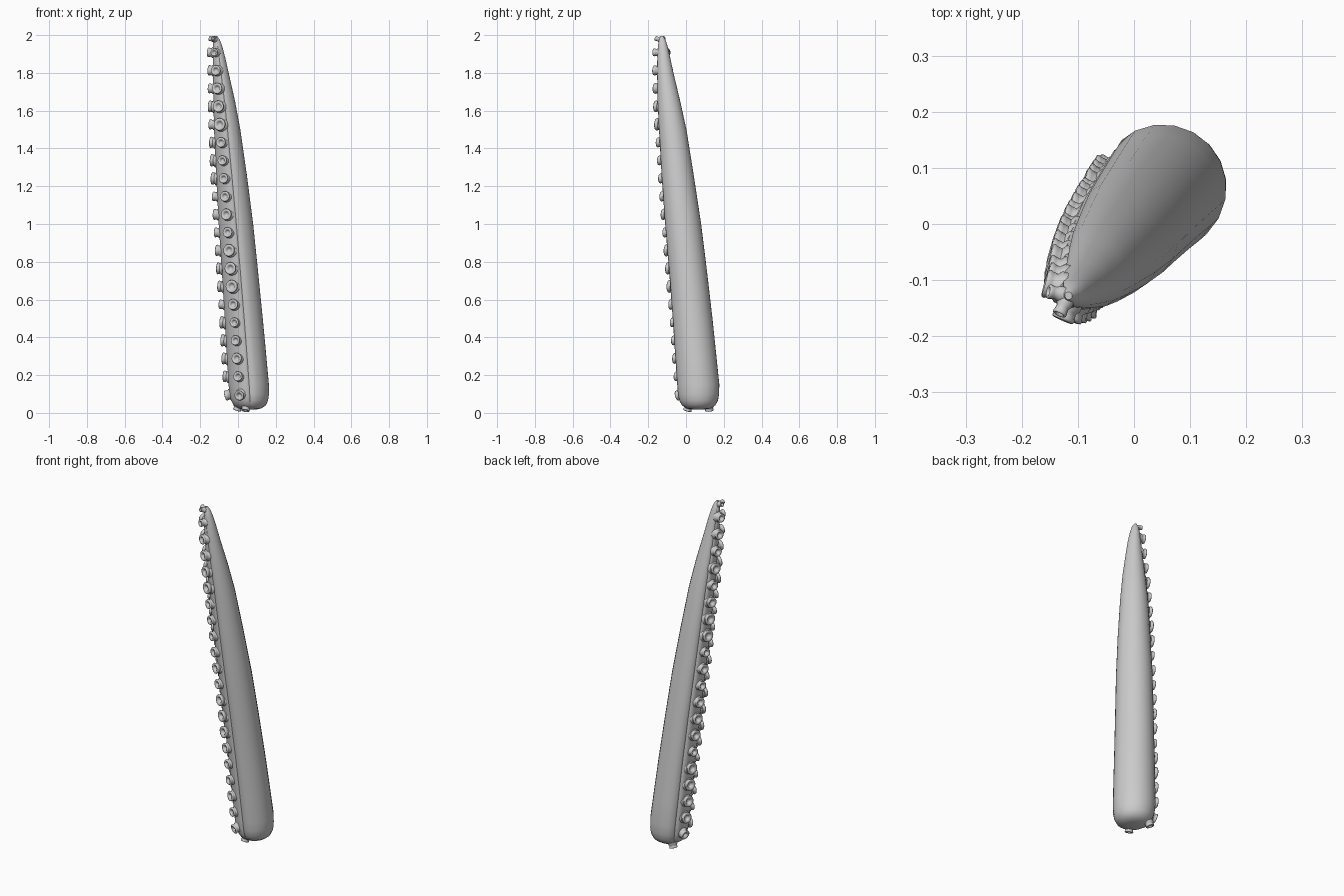
import bpy, bmesh, math, random
from mathutils import Vector

if "Cube" in bpy.data.objects:
    bpy.data.objects.remove(bpy.data.objects["Cube"])

random.seed(4)
D = Vector((-0.9, -0.43, 0)).normalized()      # direction the suckers face
S = Vector((D.y, -D.x, 0))                     # sideways across the sucker pad

# Stations along the arm: z, centre x, centre y, radius
ARM = [(0.018, .062, .066, .035), (0.024, .06, .066, .065), (0.04, .058, .066, .09),
       (0.065, .056, .066, .104), (0.10, .054, .065, .111), (0.15, .051, .064, .1135),
       (0.30, .040, .051, .111), (0.5, .025, .034, .107), (0.75, .005, .010, .102),
       (1.0, -.016, -.016, .097), (1.25, -.038, -.044, .087), (1.5, -.061, -.071, .074),
       (1.65, -.076, -.091, .061), (1.8, -.093, -.110, .044), (1.88, -.102, -.118, .035),
       (1.94, -.109, -.123, .026), (1.975, -.114, -.126, .018), (1.995, -.117, -.128, .007)]


def at(z):
    for a, b in zip(ARM, ARM[1:]):
        if z <= b[0]:
            t = (z - a[0]) / (b[0] - a[0])
            v = [p + (q - p) * t for p, q in zip(a, b)]
            return Vector((v[1], v[2], z)), v[3]
    return Vector((ARM[-1][1], ARM[-1][2], z)), ARM[-1][3]


def around(deg):
    a = math.radians(deg)
    return D * math.cos(a) + S * math.sin(a)


def finish(bm, name, angle):
    bmesh.ops.recalc_face_normals(bm, faces=bm.faces)
    me = bpy.data.meshes.new(name)
    bm.to_mesh(me)
    bm.free()
    ob = bpy.data.objects.new(name, me)
    bpy.context.collection.objects.link(ob)
    bpy.ops.object.select_all(action='DESELECT')
    ob.select_set(True)
    bpy.context.view_layer.objects.active = ob
    bpy.ops.object.shade_smooth_by_angle(angle=math.radians(angle))
    return ob


def loft(bm, rings):
    for a, b in zip(rings, rings[1:]):
        n = len(a)
        for i in range(n):
            bm.faces.new((a[i], a[(i + 1) % n], b[(i + 1) % n], b[i]))
    bm.faces.new(rings[0])
    bm.faces.new(rings[-1])


# Arm: round back, flatter sucker pad, and a fold between them
half = [(12, .86), (28, .89), (44, .92), (56, .96), (64, .965), (69, .92), (75, .99),
        (90, 1), (108, 1), (126, 1), (144, 1), (162, 1)]
section = [(0, .85)] + half + [(180, 1)] + [(-a, r) for a, r in reversed(half)]
bm = bmesh.new()
rings = []
for z, x, y, r in ARM:
    c = Vector((x, y, z))
    rings.append([bm.verts.new(c + around(a) * r * k) for a, k in section])
loft(bm, rings)
finish(bm, "tentacle_arm", 50)

# Suckers: lathed cups with a rounded rim and a hollow (radius, height)
CUP = [(1.12, -.45), (1.1, .0), (.86, .25), (.92, .6), (1, .8), (.95, .95), (.78, 1),
       (.6, .95), (.45, .75), (.36, .45), (.15, .38)]


def sucker(bm, pos, normal, r, h):
    q = normal.to_track_quat('Z', 'Y')
    n = 16
    loft(bm, [[bm.verts.new(pos + q @ Vector((k * r * math.cos(i * math.tau / n),
                                              k * r * math.sin(i * math.tau / n), z * h)))
               for i in range(n)] for k, z in CUP])


for name, side in (("front_sucker_row", -1), ("back_sucker_row", 1)):
    bm = bmesh.new()
    for i in range(20):
        z = 0.097 + i * 0.0953
        c, r = at(z)
        n = around(side * 41)
        size = random.uniform(.025, .035) * min(1, .62 + r * 5)
        lean = Vector((0, 0, -.25 if i == 0 else .05))
        sucker(bm, c + n * max(r * .91, .031), (n + lean).normalized(), size, .025)
    # Small sucker at the tip and one tucked under the base
    n = around(side * 38)
    sucker(bm, Vector((-.117, -.128, 1.978)) + n * .018, (n + Vector((0, 0, .3))).normalized(),
           .013, .02)
    under = Vector((.042, .012, .03)) if side < 0 else Vector((0, .122, .032))
    sucker(bm, under, (around(side * 40) * .35 + Vector((0, 0, -1))).normalized(), .023, .021)
    finish(bm, name, 60)
